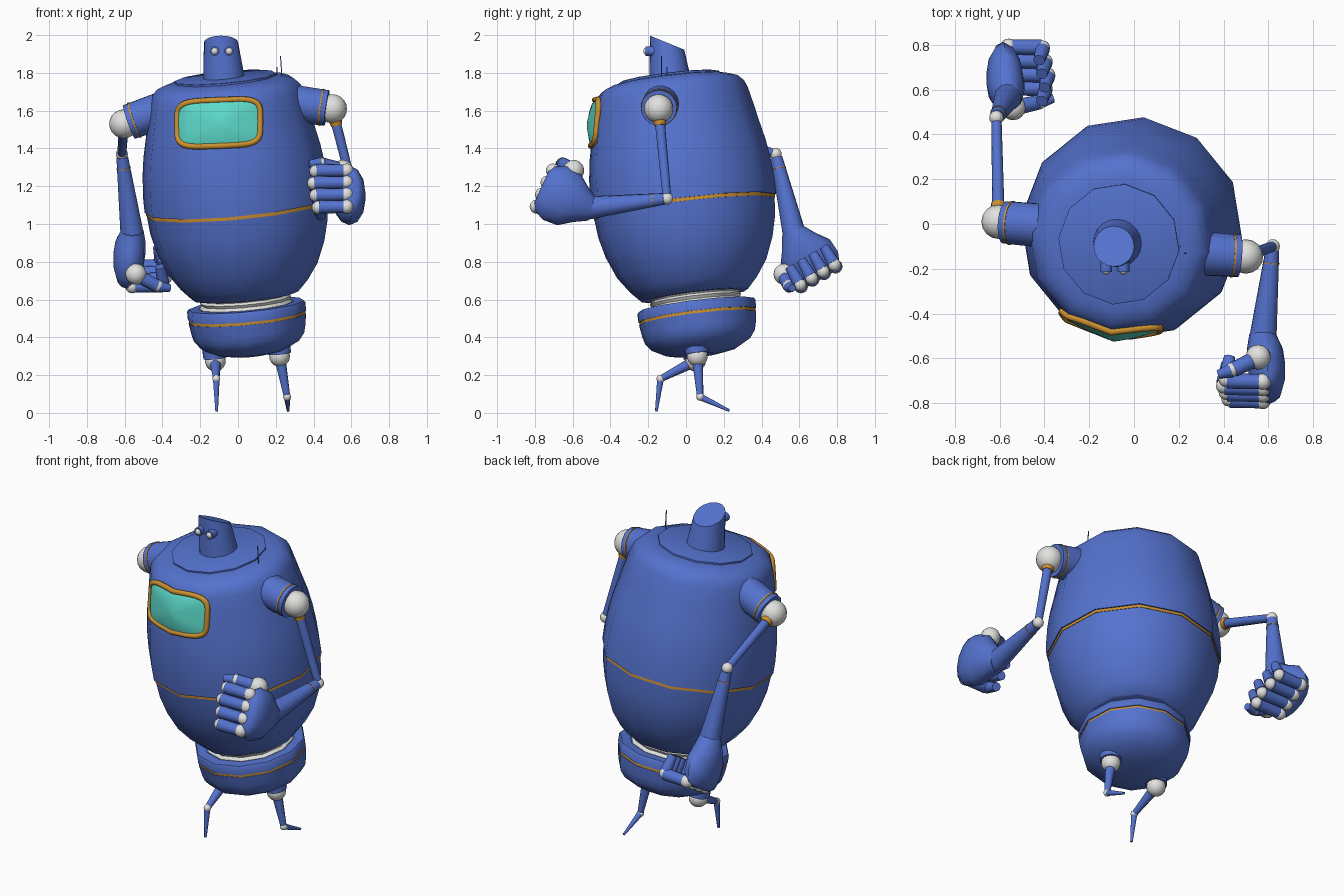
import bpy, bmesh, math
from mathutils import Vector as V, Matrix
from mathutils.bvhtree import BVHTree

if "Cube" in bpy.data.objects:
    bpy.data.objects.remove(bpy.data.objects["Cube"])


def material(name, rgb):
    m = bpy.data.materials.new(name)
    m.use_nodes = True
    m.diffuse_color = (*rgb, 1)
    m.node_tree.nodes["Principled BSDF"].inputs["Base Color"].default_value = (*rgb, 1)
    return m


blue = material("painted blue", (0.09, 0.17, 0.62))
orange = material("orange trim", (0.60, 0.28, 0.03))
white = material("white joints", (0.75, 0.75, 0.73))
teal = material("teal glass", (0.11, 0.71, 0.60))


def finish(name, bm, mat):
    bmesh.ops.recalc_face_normals(bm, faces=bm.faces[:])
    me = bpy.data.meshes.new(name)
    bm.to_mesh(me)
    bm.free()
    me.materials.append(mat)
    ob = bpy.data.objects.new(name, me)
    bpy.context.collection.objects.link(ob)
    return ob


def tube(name, a, b, r1, r2, mat, seg=12):
    a, b = V(a), V(b)
    turn = V((0, 0, 1)).rotation_difference(b - a).to_matrix().to_4x4()
    bm = bmesh.new()
    bmesh.ops.create_cone(bm, cap_ends=True, segments=seg, radius1=r1, radius2=r2,
                          depth=(b - a).length, matrix=Matrix.Translation((a + b) / 2) @ turn)
    return finish(name, bm, mat)


def ball(name, p, r, mat=white):
    bm = bmesh.new()
    bmesh.ops.create_uvsphere(bm, u_segments=16, v_segments=10, radius=r,
                              matrix=Matrix.Translation(V(p)))
    return finish(name, bm, mat)


def loft(name, rings, mat):
    bm = bmesh.new()
    rows = [[bm.verts.new(p) for p in ring] for ring in rings]
    for lo, hi in zip(rows, rows[1:]):
        for i in range(len(lo)):
            j = (i + 1) % len(lo)
            bm.faces.new((lo[i], lo[j], hi[j], hi[i]))
    bm.faces.new(rows[0])
    bm.faces.new(rows[-1])
    return finish(name, bm, mat)


# Everything on the torso turns around one leaning axis
AXIS = V((-0.092, -0.12, 1))
LEAN = Matrix.Translation((0.04, 0.05, 0.6)) @ \
    V((0, 0, 1)).rotation_difference(AXIS).to_matrix().to_4x4()


def lathe(name, profile, mat, sides=12):
    angles = [math.radians(24) + math.tau * i / sides for i in range(sides)]
    return loft(name, [[LEAN @ V((r * math.cos(a), r * math.sin(a), s)) for a in angles]
                       for r, s in profile], mat)


# Torso
lathe("lower_hull", [(.27, .02), (.285, .022), (.34, .08), (.40, .165), (.447, .28),
                     (.474, .39), (.484, .495)], blue)
lathe("hull_band", [(.486, .485), (.486, .505)], orange)
hull = lathe("upper_hull", [(.493, .503), (.494, .58), (.486, .70), (.472, .80), (.45, .90), (.43, 1.0),
                            (.41, 1.09), (.395, 1.125), (.365, 1.155), (.32, 1.172),
                            (.27, 1.18)], blue)
lathe("lid", [(.272, 1.17), (.272, 1.189), (.265, 1.192)], blue)

# Waist and pelvis
lathe("waist", [(.245, -.05), (.25, -.03), (.235, -.015), (.245, 0), (.235, .012),
                (.25, .03)], white)
lathe("pelvis_rim", [(.255, -.045), (.255, -.03), (.31, -.03), (.316, -.04), (.316, -.085)], blue)
lathe("pelvis_band", [(.311, -.08), (.311, -.105)], orange)
lathe("pelvis", [(.314, -.10), (.305, -.16), (.295, -.20), (.265, -.24), (.19, -.28),
                 (.09, -.298)], blue)

# Window wrapped on the hull
tree = BVHTree.FromPolygons([v.co for v in hull.data.vertices],
                            [p.vertices for p in hull.data.polygons])


def window_point(angle, size, lift):
    c, s = math.cos(angle), math.sin(angle)
    x = .22 * size * math.copysign(abs(c) ** .42, c)
    z = .121 * size * math.copysign(abs(s) ** .42, s)
    hit = tree.ray_cast(V((x - .102, -2, z + 1.535 + .04 * x)), V((0, 1, 0)))[0]
    return hit - V((0, lift, 0))


turns = [math.tau * i / 48 for i in range(48)]
loft("window_glass", [[window_point(a, t, .010 + .022 * (1 - t * t)) for a in turns]
                      for t in (1, .9, .75, .5, .25, .05)], teal)
curve = bpy.data.curves.new("window_frame", "CURVE")
curve.dimensions = "3D"
curve.bevel_depth = .016
curve.bevel_resolution = 2
spline = curve.splines.new("POLY")
spline.points.add(len(turns) - 1)
for point, a in zip(spline.points, turns):
    point.co = (*window_point(a, 1, .008), 1)
spline.use_cyclic_u = True
curve.materials.append(orange)
bpy.context.collection.objects.link(bpy.data.objects.new("window_frame", curve))

# Head with a slanted top, eyes and antennas
head = tube("head", (-.073, -.083, 1.755), (-.09, -.1, 1.96), .111, .091, blue, 20)
for v in head.data.vertices:
    if v.co.z > 1.9:
        v.co.z = 1.96 - .41 * (v.co.y + .1)
for side, x in (("right", -.124), ("left", -.047)):
    tube(side + "_eye_socket", (x, -.14, 1.915), (x, -.215, 1.915), .026, .026, blue)
    ball(side + "_eye", (x, -.205, 1.915), .021)
tube("tall_antenna", (.235, -.13, 1.74), (.225, -.13, 1.89), .003, .003, blue, 6)
tube("short_antenna", (.205, -.10, 1.74), (.207, -.10, 1.83), .003, .003, blue, 6)


def fist(side, wrist, d, w, p):
    """d runs to the knuckles, w to the thumb side, p along the fingers."""
    def at(a, b, c):
        return V(wrist) + V(d) * a + V(w) * b + V(p) * c

    rings = []
    for a, rw, rp, shift in ((-.03, .06, .06, 0), (.04, .10, .08, -.01), (.11, .15, .085, -.015),
                             (.19, .155, .08, -.02), (.25, .13, .06, -.025), (.27, .09, .03, -.03)):
        rings.append([at(a, rw * math.cos(t), shift + rp * math.sin(t))
                      for t in [math.tau * i / 12 for i in range(12)]])
    loft(side + "_palm", rings, blue)
    for i in range(4):
        b = .105 - .07 * i
        reach = .17 - .012 * abs(i - 1)
        name = f"{side}_finger_{i + 1}"
        ball(name + "_knuckle", at(.25, b, 0), .037)
        tube(name + "_base", at(.25, b, .015), at(.245, b, reach), .033, .036, blue)
        ball(name + "_joint", at(.24, b, reach + .005), .034)
        tube(name + "_tip", at(.225, b, reach + .005), at(.13, b, reach - .01), .033, .026, blue)
    ball(side + "_thumb_knuckle", at(.15, .15, .02), .056)
    tube(side + "_thumb_base", at(.17, .155, .05), at(.215, .16, .13), .036, .034, blue)
    ball(side + "_thumb_joint", at(.215, .16, .135), .032)
    tube(side + "_thumb_tip", at(.22, .16, .14), at(.235, .15, .20), .032, .02, blue)


def arm(side, root, shoulder, elbow, wrist):
    root, shoulder, elbow, wrist = V(root), V(shoulder), V(elbow), V(wrist)
    out = (shoulder - root).normalized()
    rim = shoulder - out * .03
    tube(side + "_shoulder_socket", root, rim, .099, .095, blue, 20)
    tube(side + "_shoulder_trim", rim - out * .034, rim - out * .026, .099, .099, orange, 20)
    ball(side + "_shoulder_ball", shoulder, .077)
    down = (elbow - shoulder).normalized()
    tube(side + "_shoulder_collar", shoulder + down * .06, shoulder + down * .092, .036, .03, orange)
    tube(side + "_upper_arm", shoulder + down * .08, elbow, .027, .023, blue)
    ball(side + "_elbow", elbow, .032)
    tube(side + "_forearm", elbow.lerp(wrist, .04), wrist, .031, .062, blue)
    tube(side + "_forearm_trim", elbow.lerp(wrist, .17), elbow.lerp(wrist, .18), .038, .038, orange)
    ball(side + "_wrist", wrist, .06)


# Arms
arm("left", (.28, -.13, 1.64), (.50, -.145, 1.61), (.62, -.10, 1.135), (.575, -.52, 1.085))
fist("left", (.575, -.52, 1.085), (0, -.91, .41), (0, .41, .91), (-1, 0, 0))
arm("right", (-.38, -.01, 1.61), (-.605, .01, 1.53), (-.615, .475, 1.37), (-.56, .575, .94))
fist("right", (-.56, .575, .94), (0, .5, -.87), (0, -.87, -.5), (1, 0, 0))

# Legs
for side, hip, knee, foot in (("right", (-.12, .05, .275), (-.115, -.135, .18), (-.113, -.157, .008)),
                              ("left", (.22, .06, .30), (.26, .075, .085), (.265, .23, .012))):
    up = V(hip) + AXIS * .09
    tube(side + "_hip_socket", up, V(hip) + AXIS * .015, .066, .062, blue, 16)
    ball(side + "_hip", hip, .055)
    tube(side + "_thigh", V(hip).lerp(V(knee), .15), knee, .029, .017, blue)
    ball(side + "_knee", knee, .021)
    tube(side + "_shin", knee, foot, .018, .007, blue)

# Smooth shading with crisp edges
bpy.ops.object.select_all(action="DESELECT")
for ob in bpy.context.collection.objects:
    if ob.type == "MESH":
        ob.select_set(True)
        bpy.context.view_layer.objects.active = ob
bpy.ops.object.shade_smooth_by_angle(angle=math.radians(42))
